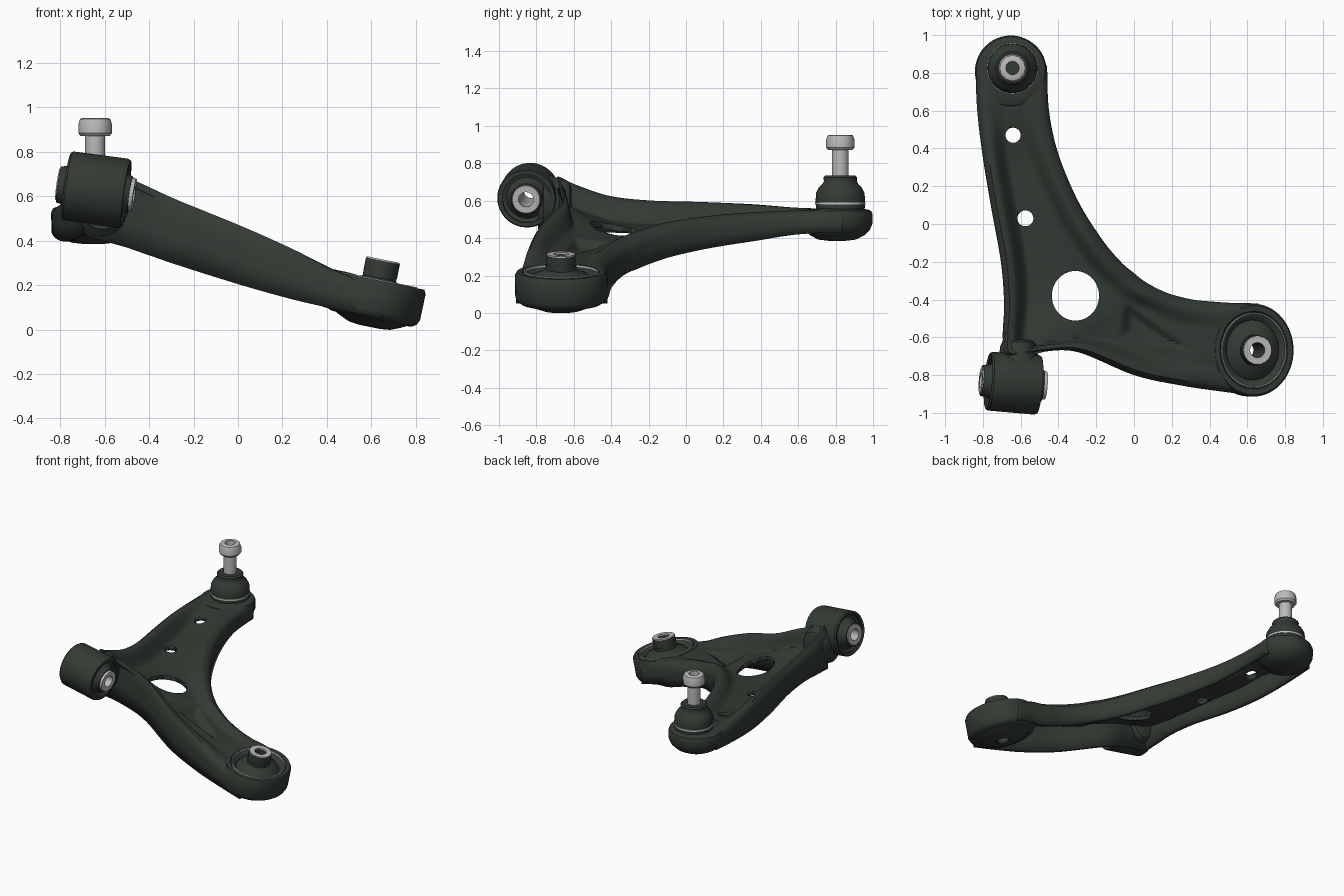
import bpy, bmesh, math
from mathutils import Vector

if "Cube" in bpy.data.objects:
    bpy.data.objects.remove(bpy.data.objects["Cube"])


def material(name, rgb):
    m = bpy.data.materials.new(name)
    m.diffuse_color = (*rgb, 1)
    m.use_nodes = True
    m.node_tree.nodes["Principled BSDF"].inputs["Base Color"].default_value = m.diffuse_color
    return m


GREEN = material("dark green paint", (0.033, 0.043, 0.034))
STEEL = material("bare steel", (0.50, 0.49, 0.485))
BRIGHT = material("bright clip", (0.56, 0.56, 0.54))


def finish(name, bm, mat, angle=35):
    me = bpy.data.meshes.new(name)
    bm.to_mesh(me)
    bm.free()
    ob = bpy.data.objects.new(name, me)
    bpy.context.collection.objects.link(ob)
    me.materials.append(mat)
    bpy.ops.object.select_all(action='DESELECT')
    ob.select_set(True)
    bpy.context.view_layer.objects.active = ob
    bpy.ops.object.shade_smooth_by_angle(angle=math.radians(angle))
    return ob


def lathe(name, profile, centre, mat, axis=(0, 0, 1), sides=48, scale=(1, 1), loop=False):
    """Spin an (r, z) profile; closed profiles (loop) give rings."""
    bm = bmesh.new()
    rot = Vector((0, 0, 1)).rotation_difference(Vector(axis))
    rows = []
    for r, z in profile:
        row = []
        for k in range(sides):
            a = 2 * math.pi * k / sides
            p = Vector((r * math.cos(a) * scale[0], r * math.sin(a) * scale[1], z))
            row.append(bm.verts.new(rot @ p + Vector(centre)))
        rows.append(row)
    pairs = list(zip(rows, rows[1:])) + ([(rows[-1], rows[0])] if loop else [])
    for a, b in pairs:
        for k in range(sides):
            n = (k + 1) % sides
            bm.faces.new((a[k], a[n], b[n], b[k]))
    if not loop:
        bm.faces.new(rows[0])
        bm.faces.new(rows[-1])
    bmesh.ops.recalc_face_normals(bm, faces=bm.faces)
    return finish(name, bm, mat)


def smooth(t):
    t = max(0.0, min(1.0, t))
    return t * t * (3 - 2 * t)


# Pressed arm: outer x, y, inner x, y, outer top, inner top, outer bottom, inner bottom, web depth
STATIONS = [
    (-.84, .84, -.46, .84, .555, .555, .44, .43, 0),
    (-.83, .60, -.45, .60, .565, .545, .42, .42, .012),
    (-.80, .35, -.40, .37, .585, .53, .40, .385, .045),
    (-.755, .08, -.295, .12, .597, .505, .40, .345, .05),
    (-.705, -.20, -.17, -.08, .605, .47, .42, .30, .055),
    (-.688, -.42, -.07, -.20, .63, .43, .43, .26, .055),
    (-.695, -.60, 0, -.26, .69, .40, .43, .235, .055),
    (-.675, -.70, .05, -.30, .735, .38, .42, .22, .055),
    (-.50, -.678, .11, -.335, .68, .36, .37, .20, .055),
    (-.30, -.678, .19, -.37, .59, .33, .30, .17, .05),
    (0, -.80, .31, -.40, .47, .295, .205, .13, .035),
    (.25, -.855, .43, -.412, .36, .265, .135, .09, .02),
    (.45, -.885, .53, -.418, .26, .25, .09, .08, .005),
    (.65, -.91, .66, -.42, .20, .205, .05, .05, 0),
]


def spline(a, b, c, d, t):
    return [.5 * (2*q + (r-p)*t + (2*p-5*q+4*r-s)*t*t + (3*q-p-3*r+s)*t**3)
            for p, q, r, s in zip(a, b, c, d)]


def dent(x, y):
    """Depth of the triangular pressing beside the large hole."""
    tri = [Vector((-.05, -.40)), Vector((-.085, -.61)), Vector((.34, -.68))]
    inside = 1
    for k in range(3):
        e = tri[(k + 1) % 3] - tri[k]
        n = Vector((-e.y, e.x)).normalized()
        inside = min(inside, (Vector((x, y)) - tri[k]).dot(n))
    return .04 * smooth(inside / .055)


def arm_body():
    bm = bmesh.new()
    rows, last = [], len(STATIONS) - 1
    samples = [spline(STATIONS[max(i-1, 0)], STATIONS[i], STATIONS[i+1],
                      STATIONS[min(i+2, last)], t / 12)
               for i in range(last) for t in range(12)] + [list(STATIONS[-1])]
    for ox, oy, ix, iy, ot, it, ob, ib, depth in samples:
        out, inn = Vector((ox, oy)), Vector((ix, iy))
        w = (inn - out).length
        edge = [(0, 1), (0, .6), (0, .3), (.012, .1), (.03, .02)]
        pts = [(s, ot - f * (ot - ob)) for s, f in edge]
        for k in range(45):
            s = .05 + (w - .1) * k / 44
            p = out.lerp(inn, s / w)
            # web sits deeper beside the outer rim than beside the inner one
            sink = depth * (2.05 - 1.2 * s / w)
            sink *= smooth((s - .055) / .085) * smooth((w - s - .06) / .10)
            pts.append((s, ot + (it - ot) * s / w - sink - dent(p.x, p.y)))
        pts += [(w - s, it - f * (it - ib)) for s, f in reversed(edge)]
        rows.append([bm.verts.new((*out.lerp(inn, s / w), z)) for s, z in pts])
    for a, b in zip(rows, rows[1:]):
        for k in range(len(a) - 1):
            bm.faces.new((a[k], b[k], b[k+1], a[k+1]))
    return finish("pressed_arm", bm, GREEN, 50)


arm = arm_body()
sheet = arm.modifiers.new("sheet", 'SOLIDIFY')
sheet.thickness = .03
sheet.offset = -1

# Holes through the web and the bushing seat
TILT = (.2, 0, .98)
SEAT = (.617, -.668, .135)
cutters = [
    lathe("large_hole_cutter", [(.125, 0), (.125, 1)], (-.31, -.38, 0), GREEN, scale=(1, 1.05)),
    lathe("upper_hole_cutter", [(.04, 0), (.04, 1)], (-.64, .47, 0), GREEN),
    lathe("lower_hole_cutter", [(.042, 0), (.042, 1)], (-.575, .03, 0), GREEN),
    lathe("seat_cutter", [(.2, -.3), (.2, .3)], SEAT, GREEN, TILT, scale=(.95, 1.03)),
]
for c in cutters:
    c.hide_render = True
    c.hide_set(True)
    cut = arm.modifiers.new(c.name, 'BOOLEAN')
    cut.object = c
    cut.operation = 'DIFFERENCE'
    cut.solver = 'EXACT'

# Rear bushing: shell, clip, rubber and inner tube
OVAL = (.94, 1.06)
lathe("rear_bushing_shell", [(.18, -.088), (.20, -.086), (.22, -.072), (.231, -.05), (.232, .07),
      (.222, .088), (.195, .088), (.185, .075)], SEAT, GREEN, TILT, 64, OVAL, True)
lathe("rear_bushing_clip", [(.181, .07), (.187, .07), (.187, .092), (.181, .092)],
      SEAT, BRIGHT, TILT, 64, OVAL, True)
lathe("rear_bushing_rubber", [(.05, -.125), (.10, -.12), (.15, -.10), (.19, -.08), (.19, .082),
      (.172, .078), (.15, .055), (.135, .075), (.085, .095), (.078, .10), (.078, .12), (.05, .12)],
      SEAT, GREEN, TILT, 64, OVAL, True)
lathe("rear_bushing_tube", [(.04, -.12), (.05, -.12), (.078, .12), (.078, .178), (.04, .178)],
      SEAT, GREEN, TILT, loop=True)
lathe("rear_tube_face", [(.04, .175), (.077, .175), (.075, .184), (.04, .184)],
      SEAT, STEEL, TILT, 24, loop=True)

# Front bushing: shell, rubber and steel sleeve along a slightly tilted axis
AXIS = (1, -.08, -.14)
EYE = (-.637, -.842, .63)
lathe("front_bushing_shell", [(.13, -.13), (.148, -.137), (.156, -.127), (.158, .12),
      (.152, .135), (.13, .135)], EYE, GREEN, AXIS, 56, loop=True)
lathe("front_bushing_rubber", [(.04, -.172), (.082, -.172), (.09, -.13), (.11, -.11), (.135, -.12),
      (.135, .12), (.11, .11), (.09, .13), (.082, .155), (.04, .155)], EYE, GREEN, AXIS, loop=True)
lathe("front_sleeve", [(.04, -.177), (.072, -.177), (.076, -.17), (.076, .165),
      (.074, .172), (.04, .172)], EYE, STEEL, AXIS, 24, loop=True)

# Flared neck joining the arm corner to the front bushing
lathe("bushing_neck", [(.06, 0), (.085, .012), (.096, .035), (.10, .065), (.107, .095),
      (.118, .125), (.125, .15), (.10, .18)], (-.612, -.612, .585), GREEN,
      (0, -1, 0), 48, (1, 1.33))

# Ball joint: housing, boot, clip, stud and nut
lathe("ball_housing", [(.04, .385), (.10, .392), (.145, .415), (.175, .445), (.188, .475),
      (.19, .525), (.182, .545), (.165, .553), (.13, .558)], (-.652, .808, 0), GREEN)
BALL = (-.643, .825, 0)
lathe("ball_boot", [(.13, .54), (.132, .60), (.13, .64), (.115, .67), (.095, .69),
      (.088, .705), (.09, .725), (.08, .735)], BALL, GREEN)
lathe("boot_clip", [(.128, .58), (.136, .58), (.136, .591), (.128, .591)],
      BALL, BRIGHT, loop=True)
lathe("ball_stud", [(.045, .70), (.045, .89)], BALL, STEEL, sides=32)
lathe("stud_nut", [(.035, .87), (.066, .872), (.076, .885), (.076, .925), (.068, .948),
      (.06, .952), (.036, .952)], BALL, STEEL, sides=12, loop=True)
lathe("stud_socket", [(.036, .88), (.036, .915)], BALL, GREEN, sides=12)
